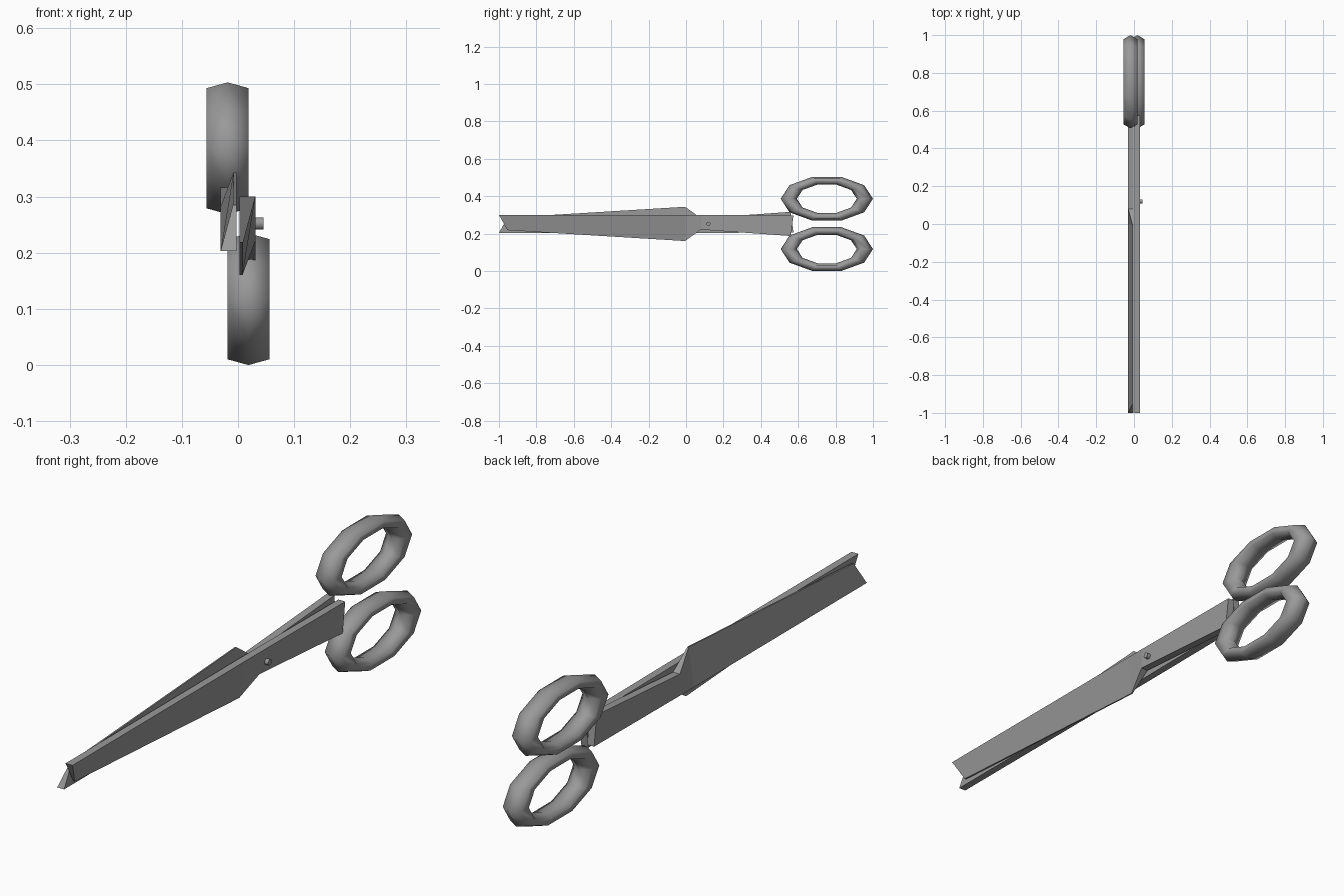
import bpy, bmesh, math
from mathutils import Matrix, Vector

cube = bpy.data.objects.get("Cube")
if cube:
    bpy.data.objects.remove(cube, do_unlink=True)

HEIGHT = 0.503            # the two halves are half-turns of each other about the long axis
INNER, OUTER = 0.003, 0.031

steel = bpy.data.materials.new("grey_steel")
steel.use_nodes = True
colour = (0.32, 0.32, 0.32, 1.0)
steel.diffuse_color = colour
steel.node_tree.nodes["Principled BSDF"].inputs["Base Color"].default_value = colour

# Half-turn about the y axis through the middle height
HALF_TURN = Matrix.Translation((0, 0, HEIGHT)) @ Matrix.Rotation(math.pi, 4, 'Y')


def add_object(name, bm):
    bmesh.ops.recalc_face_normals(bm, faces=bm.faces)
    mesh = bpy.data.meshes.new(name)
    bm.to_mesh(mesh)
    bm.free()
    mesh.materials.append(steel)
    obj = bpy.data.objects.new(name, mesh)
    bpy.context.collection.objects.link(obj)
    return obj


def blade(name, turn):
    # Stations: back-edge y, z, cutting-edge y, z, and outer x of the cutting edge
    stations = [
        (-1.0, 0.300, -0.955, 0.218, 0.009),
        (0.0, 0.300, -0.005, 0.160, 0.008),
        (0.08, 0.300, 0.08, 0.221, OUTER),
        (0.575, 0.297, 0.56, 0.187, OUTER),
    ]
    bm = bmesh.new()
    loops = []
    for yt, zt, yb, zb, xb in stations:
        pts = [(INNER, yt, zt), (OUTER, yt, zt), (xb, yb, zb), (INNER, yb, zb)]
        loops.append([bm.verts.new(p) for p in pts])
    for a, b in zip(loops, loops[1:]):
        for i in range(4):
            j = (i + 1) % 4
            bm.faces.new((a[i], a[j], b[j], b[i]))
    bm.faces.new(loops[0])
    bm.faces.new(loops[-1])
    bm.transform(turn)
    return add_object(name, bm)


def finger_ring(name, turn, sides=10, section=6):
    # Flattened low-poly torus facing sideways
    bm = bmesh.new()
    major, minor = 0.2035, 0.0433
    rings = []
    for i in range(sides):
        a = 2 * math.pi * i / sides
        ring = []
        for k in range(section):
            t = 2 * math.pi * k / section
            r = major + minor * math.cos(t)
            ring.append(bm.verts.new((0.0185 + minor * math.sin(t),
                                      0.753 + r * math.cos(a),
                                      0.117 + 0.5 * r * math.sin(a))))
        rings.append(ring)
    for i in range(sides):
        a, b = rings[i], rings[(i + 1) % sides]
        for k in range(section):
            m = (k + 1) % section
            bm.faces.new((a[k], a[m], b[m], b[k]))
    for f in bm.faces:
        f.smooth = True
    bm.transform(turn)
    return add_object(name, bm)


for side, turn in (("left", Matrix.Identity(4)), ("right", HALF_TURN)):
    blade(side + "_blade", turn)
    finger_ring(side + "_finger_ring", turn)

# Pivot pin standing out of the left blade
bm = bmesh.new()
bmesh.ops.create_cone(bm, cap_ends=True, segments=10, radius1=0.011, radius2=0.011, depth=0.038)
bm.transform(Matrix.Translation(Vector((0.026, 0.12, 0.252))) @ Matrix.Rotation(math.pi / 2, 4, 'Y'))
pin = add_object("pivot_pin", bm)
bpy.ops.object.select_all(action='DESELECT')
pin.select_set(True)
bpy.context.view_layer.objects.active = pin
bpy.ops.object.shade_smooth_by_angle(angle=math.radians(45))
